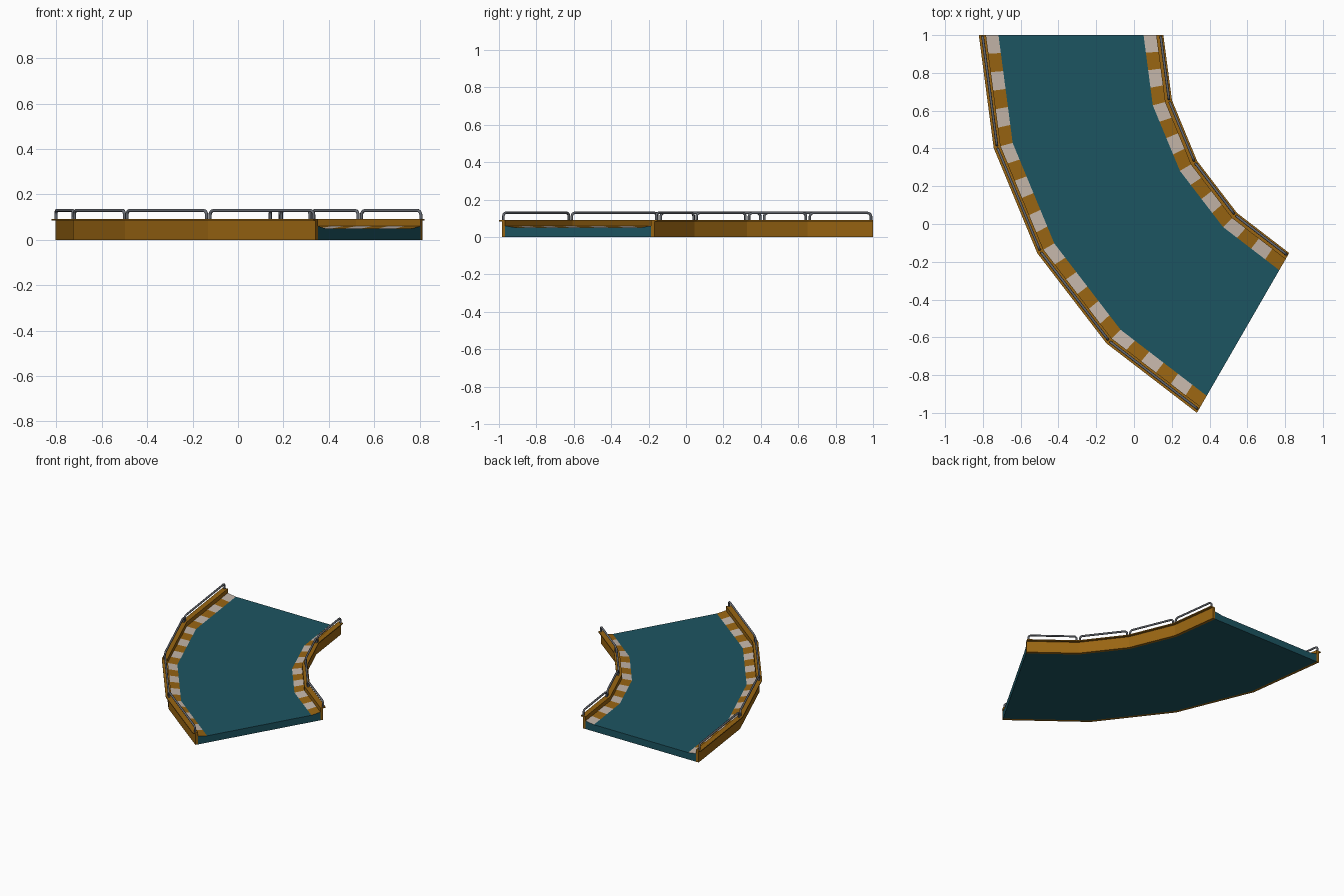
import bpy, bmesh
from math import sin, cos, pi, radians
from mathutils import Vector

if "Cube" in bpy.data.objects:
    bpy.data.objects.remove(bpy.data.objects["Cube"])

CX, CY = 1.4875, 1.0          # centre of the bend
STEP, SEGS = radians(15), 4   # four flat segments, 60 degrees in all


def material(name, col):
    m = bpy.data.materials.new(name)
    m.diffuse_color = (*col, 1)
    m.use_nodes = True
    m.node_tree.nodes["Principled BSDF"].inputs["Base Color"].default_value = m.diffuse_color
    return m


teal = material("teal", (0.012, 0.09, 0.12))
orange = material("orange", (0.32, 0.13, 0.006))
white = material("pale", (0.56, 0.47, 0.40))
grey = material("steel", (0.13, 0.14, 0.16))


def corner(r, k, z):
    a = k * STEP
    return Vector((CX - r * cos(a), CY - r * sin(a), z))


def on_bend(r, t, z):
    """Point on the segmented bend; t runs from 0 to SEGS."""
    k = min(int(t), SEGS - 1)
    return corner(r, k, z).lerp(corner(r, k + 1, z), t - k)


def loft(name, profile, subs, mats, pick=lambda edge, i: 0):
    """Sweep a closed (radius, z) profile round the bend and cap both ends."""
    bm = bmesh.new()
    n = SEGS * subs
    rings = [[bm.verts.new(on_bend(r, i / subs, z)) for r, z in profile]
             for i in range(n + 1)]
    m = len(profile)
    for i in range(n):
        for j in range(m):
            q = (j + 1) % m
            f = bm.faces.new((rings[i][j], rings[i][q], rings[i + 1][q], rings[i + 1][j]))
            f.material_index = pick(j, i)
    bm.faces.new(rings[0])
    bm.faces.new(rings[-1])
    bmesh.ops.recalc_face_normals(bm, faces=bm.faces)
    me = bpy.data.meshes.new(name)
    bm.to_mesh(me)
    bm.free()
    for mt in mats:
        me.materials.append(mt)
    ob = bpy.data.objects.new(name, me)
    bpy.context.collection.objects.link(ob)
    return ob


# Road deck with sloping striped kerbs
def stripes(edge, i):
    if edge == 1:                       # outer kerb, six stripes a segment
        return 2 - (i // 2) % 2
    if edge == 3:                       # inner kerb, four stripes a segment
        return 2 - (i // 3) % 2
    return 0


loft("road_deck", [(2.271, 0), (2.271, 0.06), (2.205, 0.05),
                   (1.437, 0.05), (1.37, 0.06), (1.37, 0)],
     12, [teal, orange, white], stripes)

# Side walls with a thin overhanging cap
for side, r0, s in (("outer", 2.291, 1), ("inner", 1.35, -1)):
    loft(side + "_wall", [(r0, 0), (r0, 0.084), (r0 + s * 0.018, 0.084),
                          (r0 + s * 0.018, 0.091), (r0 - s * 0.02, 0.091),
                          (r0 - s * 0.02, 0)], 1, [orange])

# Bent pipe handrails, one per segment
TOP, BEND, PIPE, INSET = 0.129, 0.02, 0.007, 0.011


def handrail(name, r, k):
    a, b = corner(r, k, 0), corner(r, k + 1, 0)
    d = (b - a).normalized()
    a, b = a + d * INSET, b - d * INSET
    up = Vector((0, 0, 1))
    half = [(0, 0.088)] + [(BEND * (1 - cos(t * pi / 8)), TOP - BEND + BEND * sin(t * pi / 8))
                           for t in range(5)]
    pts = [a + d * x + up * z for x, z in half]
    pts += [b - d * x + up * z for x, z in reversed(half)]
    cu = bpy.data.curves.new(name, 'CURVE')
    cu.dimensions = '3D'
    cu.bevel_depth = PIPE
    cu.bevel_resolution = 2
    cu.use_fill_caps = True
    sp = cu.splines.new('POLY')
    sp.points.add(len(pts) - 1)
    for p, co in zip(sp.points, pts):
        p.co = (*co, 1)
    sp.use_smooth = True
    cu.materials.append(grey)
    ob = bpy.data.objects.new(name, cu)
    bpy.context.collection.objects.link(ob)


for k in range(SEGS):
    handrail(f"outer_handrail_{k + 1}", 2.29, k)
    handrail(f"inner_handrail_{k + 1}", 1.347, k)
